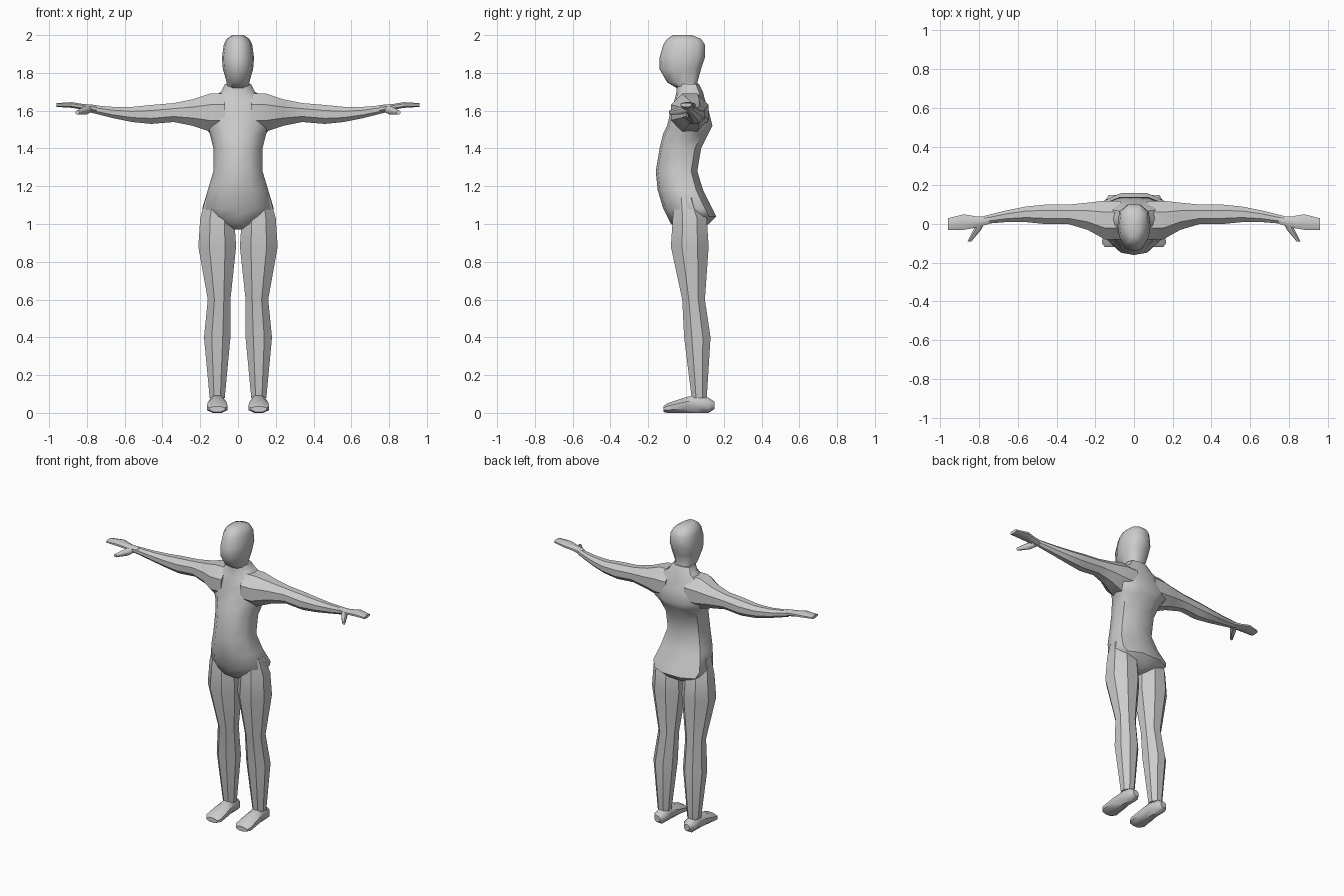
import bpy
import bmesh
from math import cos, sin, pi, radians
from mathutils import Vector

default_cube = bpy.data.objects.get("Cube")
if default_cube:
    bpy.data.objects.remove(default_cube, do_unlink=True)

plain_color = (0.6, 0.6, 0.6, 1)
grey = bpy.data.materials.new("plain_grey")
grey.use_nodes = True
grey.diffuse_color = plain_color
grey.node_tree.nodes["Principled BSDF"].inputs["Base Color"].default_value = plain_color


def polygon(sides):
    """Regular outline with flat sides that touch the unit square."""
    angles = [(i + 0.5) * 2 * pi / sides for i in range(sides)]
    reach = cos(pi / sides)
    return [(cos(a) / reach, sin(a) / reach) for a in angles]


def mirrored(half):
    """Symmetric outline from one half, listed from front to back."""
    return half + [(-u, v) for u, v in reversed(half) if u > 0]


def ring(x=0, y=0, z=0, wide=0.1, deep=None):
    """Cross-section centre and its two half sizes; round unless deep is given."""
    return Vector((x, y, z)), wide, deep or wide


def loft(name, across, along, rings, outline, crease, side=1):
    """Skin an outline through the rings; across and along span its plane."""
    bm = bmesh.new()
    loops = []
    for centre, wide, deep in rings:
        points = [centre + across * u * wide + along * v * deep for u, v in outline]
        loops.append([bm.verts.new((p.x * side, p.y, p.z)) for p in points])
    for low, high in zip(loops, loops[1:]):
        for i in range(len(outline)):
            bm.faces.new((low[i - 1], low[i], high[i], high[i - 1]))
    bm.faces.new(loops[0])
    bm.faces.new(loops[-1])
    bmesh.ops.recalc_face_normals(bm, faces=bm.faces[:])
    for face in bm.faces:
        face.smooth = True
    for edge in bm.edges:
        edge.smooth = edge.calc_face_angle(0) < radians(crease)
    mesh = bpy.data.meshes.new(name)
    bm.to_mesh(mesh)
    bm.free()
    mesh.materials.append(grey)
    bpy.context.collection.objects.link(bpy.data.objects.new(name, mesh))


X, Y, Z = Vector((1, 0, 0)), Vector((0, 1, 0)), Vector((0, 0, 1))
octagon = polygon(8)
body_outline = mirrored([(0, -1), (0.5, -0.9), (0.9, -0.4), (1, 0.1), (0.9, 0.7), (0.4, 1), (0, 1)])
soft, hard = 45, 32

# Torso from crotch to neck
torso = [
    ring(z=0.97, y=0.02, wide=0.03, deep=0.05),
    ring(z=1, y=0.02, wide=0.1),
    ring(z=1.04, y=0.03, wide=0.17, deep=0.13),
    ring(z=1.08, y=0.01, wide=0.19, deep=0.13),
    ring(z=1.18, y=-0.03, wide=0.16, deep=0.12),
    ring(z=1.28, y=-0.05, wide=0.13, deep=0.11),
    ring(z=1.4, y=-0.03, wide=0.13, deep=0.11),
    ring(z=1.48, wide=0.15, deep=0.12),
    ring(z=1.52, y=0.02, wide=0.18, deep=0.12),
    ring(z=1.6, y=0.02, wide=0.19, deep=0.1),
    ring(z=1.66, y=0.02, wide=0.16, deep=0.08),
    ring(z=1.7, y=0.02, wide=0.09, deep=0.07),
    ring(z=1.74, y=0.01, wide=0.07, deep=0.06),
]
loft("torso", X, Y, torso, body_outline, soft)

# Head from throat to crown
head = [
    ring(z=1.72, y=0.01, wide=0.06),
    ring(z=1.75, y=-0.02, wide=0.06, deep=0.08),
    ring(z=1.82, y=-0.03, wide=0.08, deep=0.11),
    ring(z=1.88, y=-0.02, wide=0.085, deep=0.12),
    ring(z=1.95, y=-0.01, wide=0.075, deep=0.11),
    ring(z=1.98, y=-0.01, wide=0.06, deep=0.09),
    ring(z=2, y=-0.02, wide=0.03, deep=0.05),
]
loft("head", X, Y, head, body_outline, soft)

# Leg from hip through knee and calf to ankle
leg = [
    ring(x=0.11, z=1.14, wide=0.06),
    ring(x=0.11, y=0.02, z=1.03, wide=0.09),
    ring(x=0.11, y=0.02, z=0.88, wide=0.1),
    ring(x=0.1, y=0.04, z=0.6, wide=0.06),
    ring(x=0.11, y=0.06, z=0.4, wide=0.07),
    ring(x=0.11, y=0.07, z=0.08, wide=0.04),
]

# Foot from heel to toe
foot = [
    ring(x=0.11, y=0.15, z=0.04, wide=0.02),
    ring(x=0.11, y=0.12, z=0.04, wide=0.04),
    ring(x=0.11, y=0.06, z=0.05, wide=0.04, deep=0.05),
    ring(x=0.11, y=-0.01, z=0.04, wide=0.05, deep=0.04),
    ring(x=0.11, y=-0.1, z=0.025, wide=0.055, deep=0.025),
    ring(x=0.11, y=-0.12, z=0.02, wide=0.04, deep=0.015),
]

# Arm from shoulder through elbow to wrist
arm = [
    ring(x=0.07, y=0.02, z=1.59, wide=0.1),
    ring(x=0.15, y=0.02, z=1.59, wide=0.1),
    ring(x=0.24, y=0.04, z=1.59, wide=0.07),
    ring(x=0.34, y=0.05, z=1.59, wide=0.05),
    ring(x=0.46, y=0.05, z=1.58, wide=0.05),
    ring(x=0.56, y=0.05, z=1.58, wide=0.04),
    ring(x=0.66, y=0.04, z=1.59, wide=0.03),
    ring(x=0.78, y=0.02, z=1.61, wide=0.02),
]

# Flat hand and a thumb that points forward
hand = [
    ring(x=0.75, y=0.02, z=1.61, wide=0.02),
    ring(x=0.82, y=0.01, z=1.62, wide=0.03, deep=0.015),
    ring(x=0.88, y=0.01, z=1.63, wide=0.04, deep=0.015),
    ring(x=0.96, z=1.63, wide=0.03, deep=0.01),
]
thumb = [
    ring(x=0.79, y=0.01, z=1.61, wide=0.02),
    ring(x=0.81, y=-0.03, z=1.6, wide=0.02),
    ring(x=0.85, y=-0.09, z=1.59, wide=0.01),
]

for label, side in (("left", 1), ("right", -1)):
    loft(label + "_leg", X, Y, leg, octagon, hard, side)
    loft(label + "_foot", X, Z, foot, octagon, soft, side)
    loft(label + "_arm", Y, Z, arm, octagon, hard, side)
    loft(label + "_hand", Y, Z, hand, octagon, soft, side)
    loft(label + "_thumb", X, Z, thumb, octagon, soft, side)
